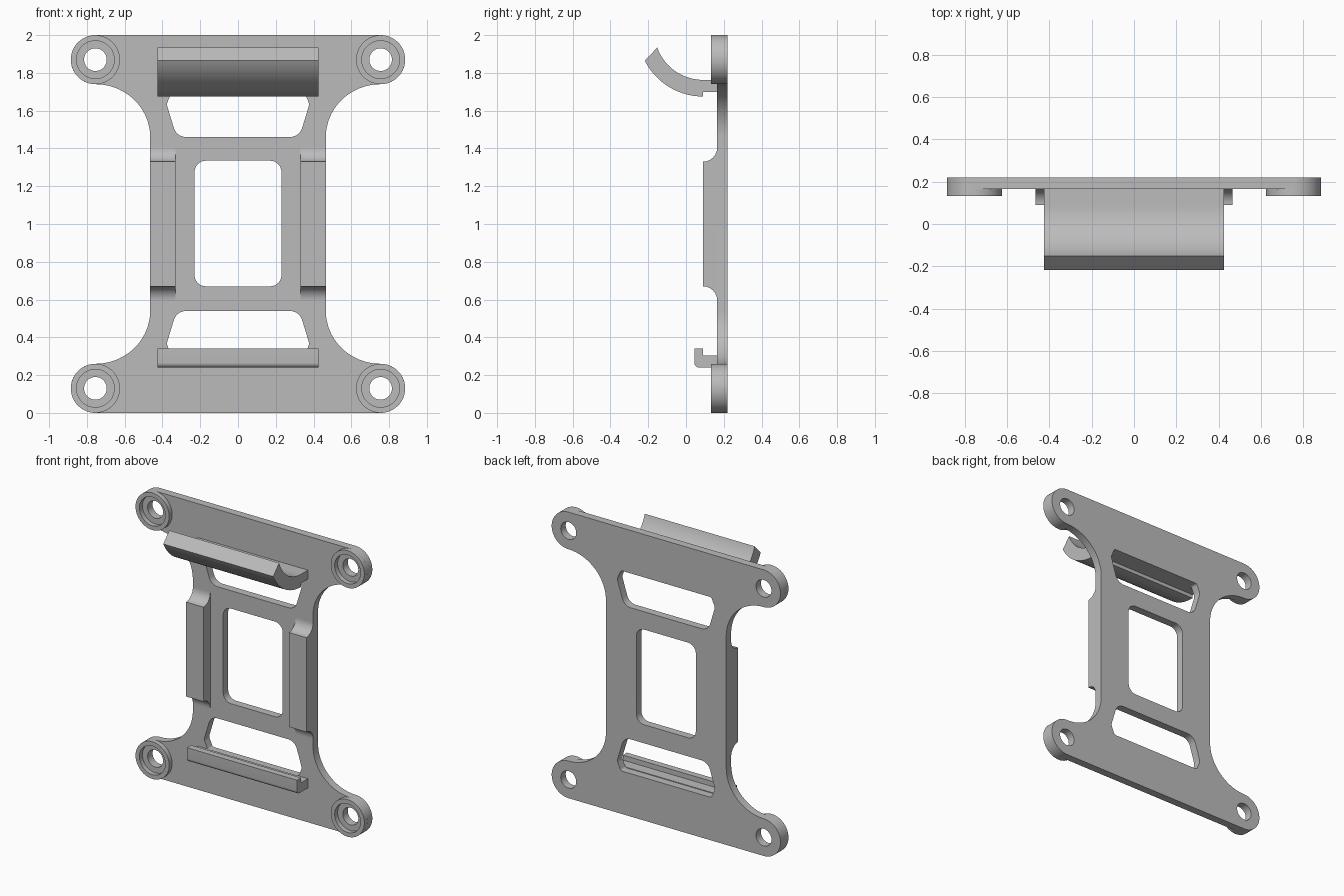
import bpy
import bmesh
from math import sin, cos, radians, pi
from mathutils import Vector

if "Cube" in bpy.data.objects:
    bpy.data.objects.remove(bpy.data.objects["Cube"], do_unlink=True)

grey = bpy.data.materials.new("plain grey")
grey.use_nodes = True
COLOUR = (0.5, 0.5, 0.5, 1)
grey.diffuse_color = COLOUR
grey.node_tree.nodes["Principled BSDF"].inputs["Base Color"].default_value = COLOUR


def arc(cx, cy, rx, ry, start, end, steps):
    """Points on an elliptical arc, angles in degrees."""
    angles = [radians(start + (end - start) * i / steps) for i in range(steps + 1)]
    return [(cx + rx * cos(a), cy + ry * sin(a)) for a in angles]


def circle(cx, cy, r):
    return arc(cx, cy, r, r, 0, 360, 48)[:-1]


def rounded(corners, steps=8):
    """Polygon from (u, v, radius) corners with each corner filleted."""
    result = []
    for i, (u, v, r) in enumerate(corners):
        p = Vector((u, v))
        a = (Vector(corners[i - 1][:2]) - p).normalized()
        b = (Vector(corners[(i + 1) % len(corners)][:2]) - p).normalized()
        if r == 0:
            result.append((u, v))
            continue
        half = a.angle(b) / 2
        centre = p + (a + b).normalized() * (r / sin(half))
        reach = r * cos(half) / sin(half)
        s, e = p + a * reach - centre, p + b * reach - centre
        sweep = pi - 2 * half
        for k in range(steps + 1):
            t = k / steps
            d = (s * sin((1 - t) * sweep) + e * sin(t * sweep)) / sin(sweep)
            result.append(tuple(centre + d))
    return result


def prism(name, loops, low, high, along="y"):
    """Fill an outline with holes and extrude it along y (u=x) or x (u=y)."""
    def place(u, v):
        return Vector((u, low, v)) if along == "y" else Vector((low, u, v))

    axis = Vector((0, 1, 0)) if along == "y" else Vector((1, 0, 0))
    bm = bmesh.new()
    for loop in loops:
        verts = [bm.verts.new(place(u, v)) for u, v in loop]
        for i, v in enumerate(verts):
            bm.edges.new((verts[i - 1], v))
    bmesh.ops.triangle_fill(bm, edges=bm.edges[:], use_beauty=True, normal=axis)
    new = bmesh.ops.extrude_face_region(bm, geom=bm.faces[:])["geom"]
    moved = [g for g in new if isinstance(g, bmesh.types.BMVert)]
    bmesh.ops.translate(bm, verts=moved, vec=axis * (high - low))
    bmesh.ops.recalc_face_normals(bm, faces=bm.faces[:])
    mesh = bpy.data.meshes.new(name)
    bm.to_mesh(mesh)
    bm.free()
    mesh.materials.append(grey)
    obj = bpy.data.objects.new(name, mesh)
    bpy.context.collection.objects.link(obj)
    bpy.ops.object.select_all(action="DESELECT")
    obj.select_set(True)
    bpy.context.view_layer.objects.active = obj
    bpy.ops.object.shade_smooth_by_angle(angle=radians(30))
    return obj


def flip_z(loop):
    return [(u, 2 - v) for u, v in reversed(loop)]


def flip_x(loop):
    return [(-u, v) for u, v in reversed(loop)]


FRONT, BACK = 0.165, 0.22
BOLT_X, BOLT_Z, BOSS_R = 0.755, 1.87, 0.13
bolts = [(sx * BOLT_X, 1 + sz * (BOLT_Z - 1)) for sx in (-1, 1) for sz in (-1, 1)]

# Plate outline: one quarter mirrored twice
quarter = arc(BOLT_X, BOLT_Z, BOSS_R, BOSS_R, 90, -90, 28)
quarter += arc(BOLT_X, 1.46, 0.29, 0.28, 90, 180, 24)[1:]
half_outline = quarter + flip_z(quarter)
outline = half_outline + flip_x(half_outline)

# Windows in the plate
centre_window = rounded([(-0.23, 0.67, 0.06), (0.23, 0.67, 0.06),
                         (0.23, 1.335, 0.06), (-0.23, 1.335, 0.06)])
side = [(0.325, 1.46, 0.07), (0.378, 1.635, 0.04), (0.35, 1.70, 0.02)]
upper_window = rounded(side + [(-u, v, r) for u, v, r in reversed(side)])
windows = [centre_window, upper_window, flip_z(upper_window)]
prism("mounting_plate", [outline] + windows + [circle(x, z, 0.06) for x, z in bolts],
      FRONT, BACK)

# Raised rings around the bolt holes
for i, (x, z) in enumerate(bolts):
    prism(f"bolt_boss_{i + 1}", [circle(x, z, BOSS_R), circle(x, z, 0.1)], 0.132, FRONT)

# Side rails with hollow curved ends
rail_end = arc(0.09, 1.405, 0.075, 0.075, -90, 0, 12)
rail = rail_end + flip_z(rail_end)
prism("left_rail", [rail], 0.33, 0.465, "x")
prism("right_rail", [rail], -0.465, -0.33, "x")

# Curved upper hook
hook = [(FRONT, 1.70), (0.09, 1.70)]
hook += arc(0.09, 2.02, 0.345, 0.345, 270, 206.8, 24)
hook += arc(0.09, 2.02, 0.257, 0.257, 199.5, 270, 24)
hook += [(FRONT, 1.763)]
prism("upper_hook", [hook], -0.425, 0.425, "x")

# Small lower lip
lip = rounded([(FRONT, 0.24, 0), (0.045, 0.24, 0.025), (0.045, 0.34, 0),
               (0.09, 0.34, 0), (0.09, 0.305, 0), (FRONT, 0.305, 0)])
prism("lower_lip", [lip], -0.425, 0.425, "x")
